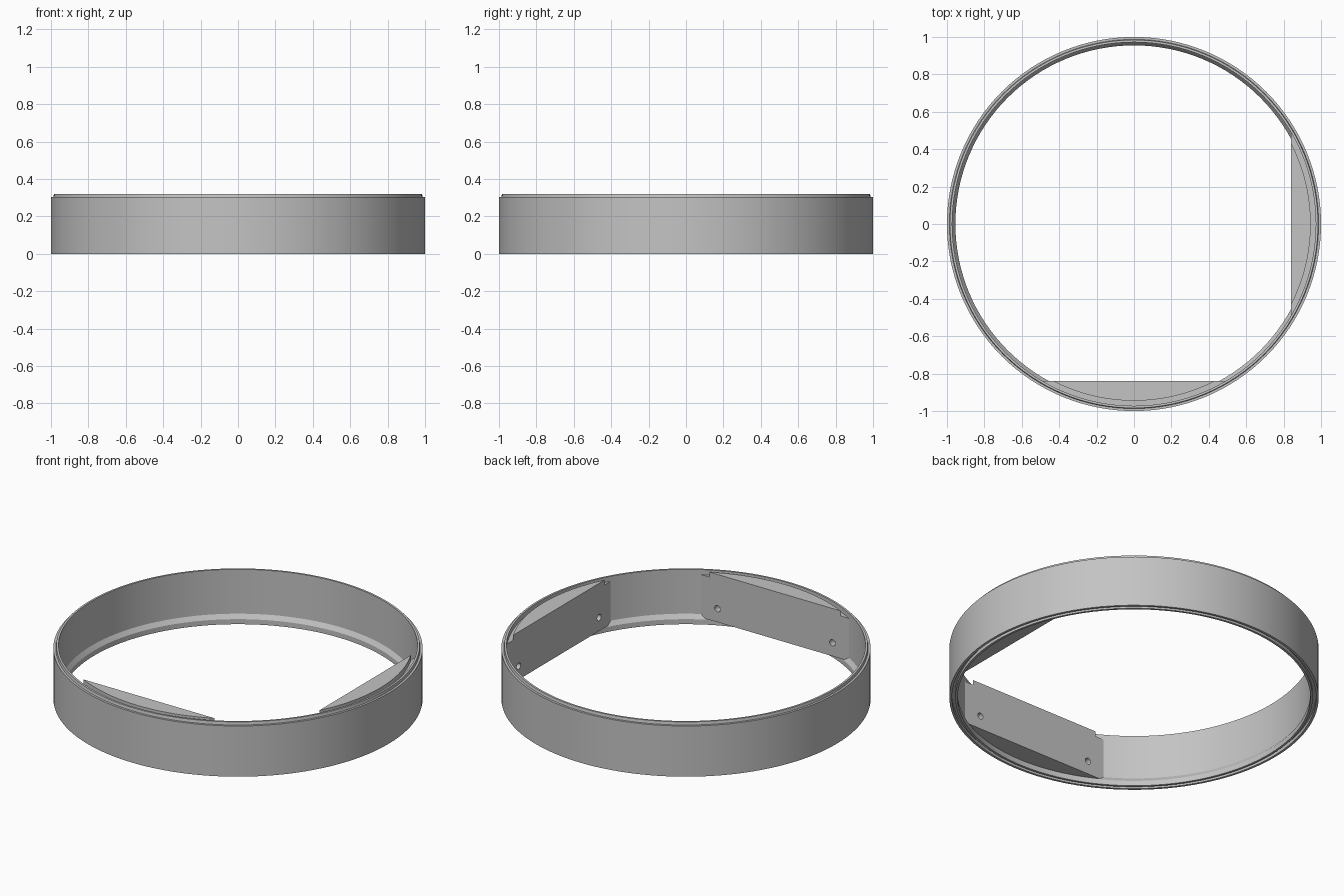
import bpy, bmesh, math
from mathutils import Matrix, Vector

if "Cube" in bpy.data.objects:
    bpy.data.objects.remove(bpy.data.objects["Cube"])

GREY = bpy.data.materials.new("plain_grey")
GREY.use_nodes = True
GREY.diffuse_color = (0.55, 0.55, 0.55, 1)
GREY.node_tree.nodes["Principled BSDF"].inputs["Base Color"].default_value = (0.55, 0.55, 0.55, 1)

SEGMENTS = 128
FLAT = 0.84        # distance of each pad's flat face from the axis
HOLE_X, HOLE_Z = 0.38, 0.115


def finish(name, bm):
    bmesh.ops.recalc_face_normals(bm, faces=bm.faces)
    mesh = bpy.data.meshes.new(name)
    bm.to_mesh(mesh)
    bm.free()
    obj = bpy.data.objects.new(name, mesh)
    bpy.context.collection.objects.link(obj)
    mesh.materials.append(GREY)
    return obj


def select_only(obj):
    bpy.ops.object.select_all(action='DESELECT')
    obj.select_set(True)
    bpy.context.view_layer.objects.active = obj


def lathe(name, profile):
    """Spin a closed (radius, z) outline around the z axis."""
    bm = bmesh.new()
    verts = [bm.verts.new((r, 0, z)) for r, z in profile]
    edges = [bm.edges.new((v, verts[i - 1])) for i, v in enumerate(verts)]
    bmesh.ops.spin(bm, geom=verts + edges, cent=(0, 0, 0), axis=(0, 0, 1),
                   angle=math.tau, steps=SEGMENTS, use_merge=True)
    bmesh.ops.remove_doubles(bm, verts=bm.verts, dist=1e-5)
    return finish(name, bm)


def cut(obj, cutter):
    cutter.hide_render = True
    mod = obj.modifiers.new("cut", 'BOOLEAN')
    mod.operation = 'DIFFERENCE'
    mod.solver = 'EXACT'
    mod.object = cutter
    select_only(obj)
    bpy.ops.object.modifier_apply(modifier=mod.name)
    bpy.data.objects.remove(cutter)


def smooth(obj):
    select_only(obj)
    bpy.ops.object.shade_smooth_by_angle(angle=math.radians(25))


# Ring wall: tongue on top, chamfered inner lip and groove at the bottom
ring = lathe("ring_wall", [
    (1, 0), (1, 0.303), (0.987, 0.303), (0.984, 0.32), (0.972, 0.32),
    (0.972, 0.055), (0.955, 0.03), (0.955, 0),
    (0.968, 0), (0.968, 0.02), (0.986, 0.02), (0.986, 0)])
smooth(ring)


# Mounting pad: circle segment with a flat inner face
def pad(name, turn):
    radius = 0.976
    half = math.acos(FLAT / radius)
    steps = 40
    bm = bmesh.new()
    arc = [-math.pi / 2 - half + 2 * half * i / steps for i in range(steps + 1)]
    base = bm.faces.new([bm.verts.new((radius * math.cos(a), radius * math.sin(a), 0.035))
                         for a in arc])
    new = bmesh.ops.extrude_face_region(bm, geom=[base])["geom"]
    bmesh.ops.translate(bm, vec=Vector((0, 0, 0.285)),
                        verts=[g for g in new if isinstance(g, bmesh.types.BMVert)])
    obj = finish(name, bm)

    # Recess that clears the lip of a ring stacked above
    cut(obj, lathe("recess_cutter", [(0.945, 0.29), (1.1, 0.29), (1.1, 0.4), (0.945, 0.4)]))

    # Blind screw holes
    bm = bmesh.new()
    for side in (-1, 1):
        place = Matrix.Translation((side * HOLE_X, -FLAT, HOLE_Z)) @ Matrix.Rotation(math.pi / 2, 4, 'X')
        bmesh.ops.create_cone(bm, cap_ends=True, segments=24, radius1=0.019,
                              radius2=0.019, depth=0.08, matrix=place)
    cut(obj, finish("hole_cutter", bm))
    obj.data.transform(Matrix.Rotation(turn, 4, 'Z'))
    smooth(obj)


pad("front_pad", 0)
pad("left_pad", math.pi / 2)
